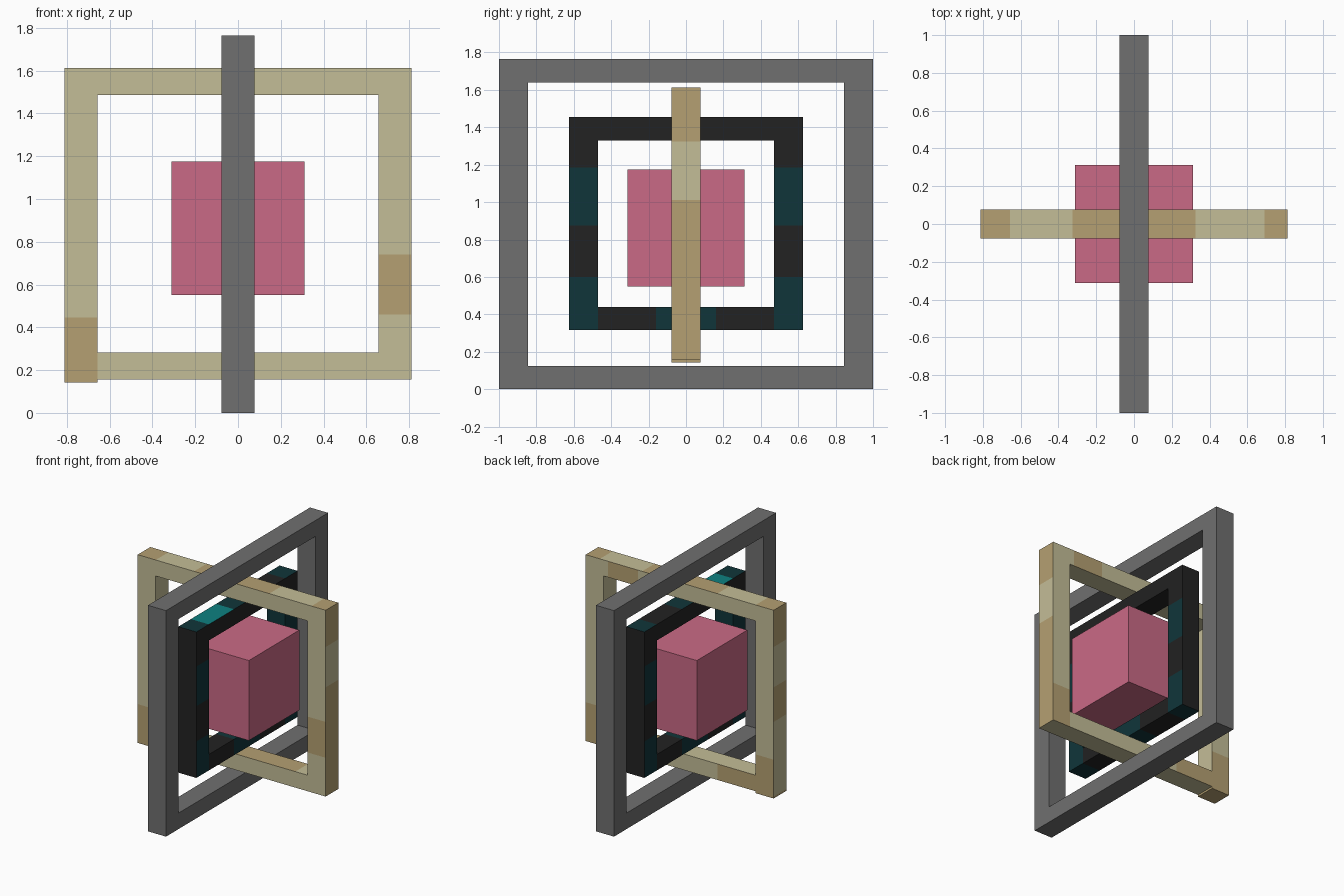
import bpy, bmesh
from mathutils import Vector

if "Cube" in bpy.data.objects:
    bpy.data.objects.remove(bpy.data.objects["Cube"])


def material(name, r, g, b):
    lin = [((c / 255 + 0.055) / 1.055) ** 2.4 if c > 10 else c / 255 / 12.92 for c in (r, g, b)]
    m = bpy.data.materials.new(name)
    m.diffuse_color = (*lin, 1)
    m.use_nodes = True
    m.node_tree.nodes["Principled BSDF"].inputs["Base Color"].default_value = m.diffuse_color
    return m


GRAY = material("gray", 112, 112, 112)
PINK = material("pink", 202, 106, 134)
SAND = material("light sand", 196, 189, 151)
TAN = material("dark tan", 181, 160, 114)
BLACK = material("black", 34, 34, 34)
DEEP = material("deep teal", 16, 53, 58)
TEAL = material("bright teal", 14, 128, 128)


def finish(bm, name, mats, rule=None):
    bmesh.ops.recalc_face_normals(bm, faces=bm.faces)
    for f in bm.faces:
        if rule:
            f.material_index = rule(f.calc_center_median(), f.normal)
    me = bpy.data.meshes.new(name)
    bm.to_mesh(me)
    bm.free()
    for m in mats:
        me.materials.append(m)
    ob = bpy.data.objects.new(name, me)
    bpy.context.collection.objects.link(ob)
    return ob


def box(name, lo, hi, mat):
    lo, hi = Vector(lo), Vector(hi)
    bm = bmesh.new()
    bmesh.ops.create_cube(bm, size=1)
    for v in bm.verts:
        v.co = (lo + hi) / 2 + v.co * (hi - lo)
    return finish(bm, name, [mat])


def frame(name, axis, half, z0, z1, mats, rule=None, u_cuts=(), z_cuts=(), side=0.155, rail=0.125):
    """Square ring standing along x or y, divided at the colour boundaries."""
    depth = 0.078
    ui, zi, zj = half - side, z0 + rail, z1 - rail
    us = sorted({-half, -ui, ui, half, *u_cuts})
    zs = sorted({z0, zi, zj, z1, *z_cuts})

    def point(u, z):
        return (u, -depth, z) if axis == "x" else (-depth, u, z)

    bm = bmesh.new()
    grid = [[bm.verts.new(point(u, z)) for z in zs] for u in us]
    for i in range(len(us) - 1):
        for j in range(len(zs) - 1):
            u, z = (us[i] + us[i + 1]) / 2, (zs[j] + zs[j + 1]) / 2
            if abs(u) > ui or z < zi or z > zj:
                bm.faces.new((grid[i][j], grid[i + 1][j], grid[i + 1][j + 1], grid[i][j + 1]))
    bmesh.ops.delete(bm, geom=[v for v in bm.verts if not v.link_faces], context="VERTS")
    ext = bmesh.ops.extrude_face_region(bm, geom=bm.faces[:], use_keep_orig=True)
    move = (0, 2 * depth, 0) if axis == "x" else (2 * depth, 0, 0)
    bmesh.ops.translate(bm, verts=[e for e in ext["geom"] if isinstance(e, bmesh.types.BMVert)], vec=move)
    return finish(bm, name, mats, rule)


def tan_rule(c, n):
    x, z = c.x, c.z
    if abs(n.x) > 0.5:
        if x > 0.7:
            return int(z < 1.01 or z > 1.325)
        return int(x < -0.7 and (0.74 < z < 1.01 or z > 1.325))
    if abs(n.z) > 0.5:
        if z > 1.55:                                   # outer top
            return int(x < -0.655 or x > 0.69 or abs(x) < 0.325)
        return int(n.z > 0 and 0 < x < 0.55)           # inner floor
    if x < -0.655:
        return int(z < 0.445)
    if x > 0.655:
        return int(0.46 < z < 0.74) if n.y < 0 else int(z < 0.46)
    if n.y > 0:
        return int(0.36 < x < 0.62) if z > 1 else int(x < -0.325)
    return 0


def dark_rule(c, n):
    y, z = c.y, c.z
    if n.z > 0.5 and z > 1.4:                          # outer top
        if -0.47 < y < -0.16:
            return 2
        return int(abs(y) > 0.47 or abs(y) < 0.16)
    if abs(n.y) > 0.5 and abs(y) > 0.6:                # outer ends
        return 0
    if abs(y) > 0.46:                                  # uprights
        return int(0.875 < z < 1.185 or z < 0.6)
    return int(z < 0.5 and abs(y) < 0.16)              # rails


# outer ring
frame("outer_frame", "y", 1.0, 0.0, 1.765, [GRAY])

# crossing ring with patches and a small lip under its left upright
frame("cross_frame", "x", 0.812, 0.157, 1.612, [SAND, TAN], tan_rule,
      (-0.325, 0, 0.325, 0.36, 0.55, 0.62, 0.69), (0.445, 0.46, 0.74, 1.01, 1.325))
box("cross_frame_foot", (-0.812, -0.078, 0.142), (-0.657, 0.078, 0.157), TAN)

# inner ring with teal patches
frame("inner_frame", "y", 0.625, 0.315, 1.455, [BLACK, DEEP, TEAL], dark_rule,
      (-0.16, 0.16), (0.6, 0.875, 1.185))

# core cube
box("core_cube", (-0.312, -0.312, 0.55), (0.312, 0.312, 1.175), PINK)
